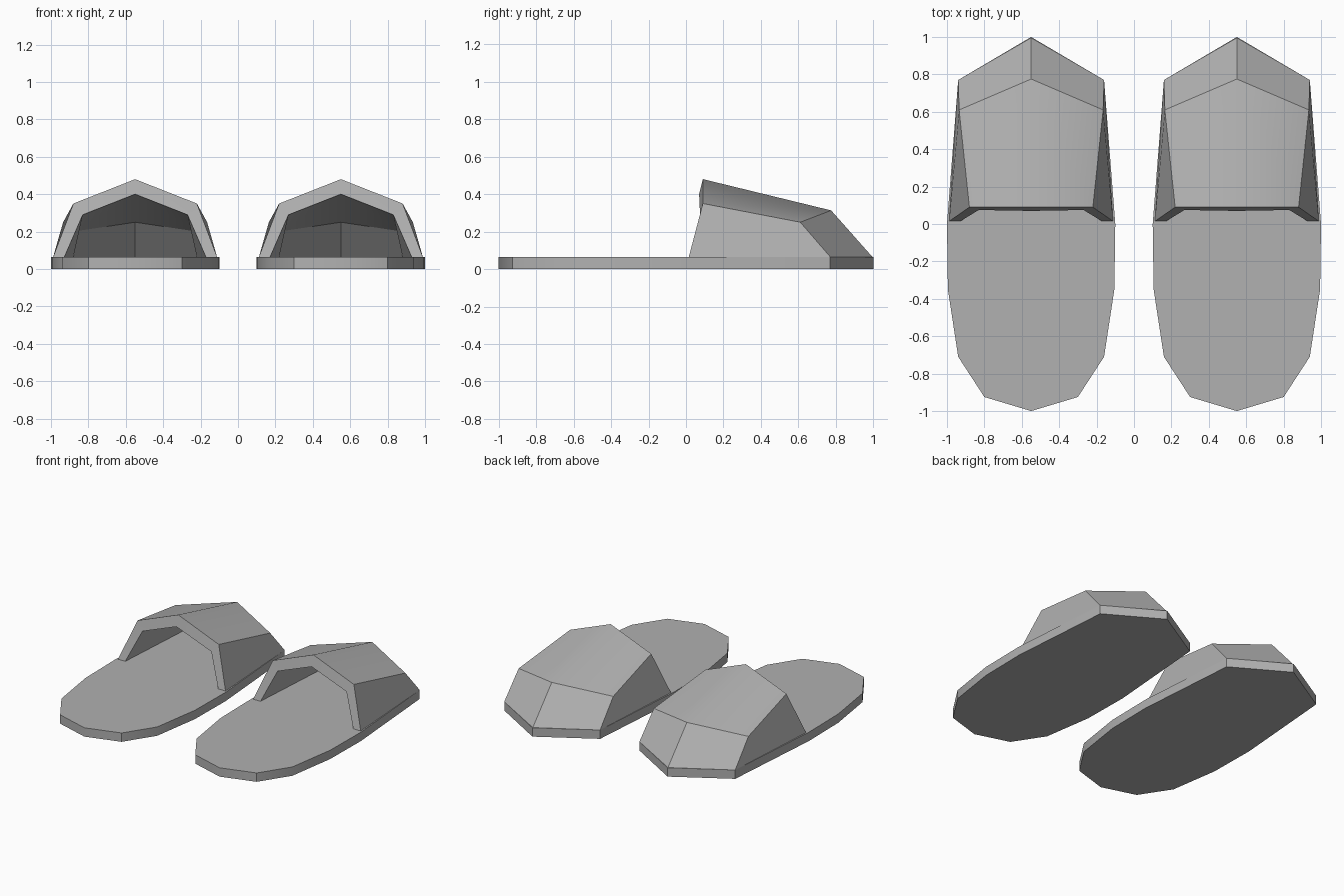
import bpy, bmesh
from math import radians

if "Cube" in bpy.data.objects:
    bpy.data.objects.remove(bpy.data.objects["Cube"])

SOLE_TOP = 0.065

grey = bpy.data.materials.new("dark_grey")
grey.diffuse_color = (0.44, 0.44, 0.44, 1)
grey.use_nodes = True
grey.node_tree.nodes["Principled BSDF"].inputs["Base Color"].default_value = grey.diffuse_color


def make_object(name, verts, faces, x):
    """Half a part on local x >= 0, mirrored about the slipper's centre line."""
    mesh = bpy.data.meshes.new(name)
    bm = bmesh.new()
    vs = [bm.verts.new(v) for v in verts]
    for f in faces:
        bm.faces.new([vs[i] for i in f])
    # mirror the half and weld the centre line
    geom = bm.verts[:] + bm.edges[:] + bm.faces[:]
    bmesh.ops.mirror(bm, geom=geom, axis='X', merge_dist=0.0005)
    bmesh.ops.remove_doubles(bm, verts=bm.verts[:], dist=0.0005)
    bmesh.ops.recalc_face_normals(bm, faces=bm.faces[:])
    bm.to_mesh(mesh)
    bm.free()
    # smooth the gentle folds, keep the others crisp
    mesh.shade_smooth()
    mesh.set_sharp_from_angle(angle=radians(37))
    for e in mesh.edges:
        # crease between the top panel and the toe
        if all(mesh.vertices[i].co.y > 0.55 and mesh.vertices[i].co.z > 0.15
               for i in e.vertices):
            e.use_edge_sharp = True
    mesh.materials.append(grey)
    obj = bpy.data.objects.new(name, mesh)
    obj.location.x = x
    bpy.context.collection.objects.link(obj)
    return obj


def sole(name, x):
    # half outline from heel to toe
    half = [(0, -1), (0.25, -0.925), (0.39, -0.71), (0.445, -0.35),
            (0.45, 0.0), (0.39, 0.77), (0, 1)]
    n = len(half)
    verts = [(px, py, z) for z in (0, SOLE_TOP) for px, py in half]
    faces = [tuple(reversed(range(n))), tuple(range(n, 2 * n))]
    faces += [(i, i + 1, n + i + 1, n + i) for i in range(n - 1)]
    return make_object(name, verts, faces, x)


def upper(name, x):
    # shell points: opening base, shoulder, peak; toe base, shoulder, ridge, tip
    outer = [(0.438, 0.015, SOLE_TOP), (0.33, 0.09, 0.35), (0, 0.09, 0.48),
             (0.39, 0.77, SOLE_TOP), (0.385, 0.61, 0.25), (0, 0.775, 0.313),
             (0, 0.995, SOLE_TOP)]
    inner = [(0.378, 0.015, SOLE_TOP), (0.28, 0.075, 0.29), (0, 0.07, 0.40),
             (0.33, 0.73, SOLE_TOP), (0.33, 0.58, 0.20), (0, 0.73, 0.25),
             (0, 0.91, SOLE_TOP)]
    shell = [(0, 3, 4, 1), (1, 4, 5, 2), (3, 6, 5, 4)]      # side, top, toe
    border = [(0, 1), (1, 2), (0, 3), (3, 6)]               # rim and base
    faces = shell + [tuple(i + 7 for i in reversed(f)) for f in shell]
    faces += [(a, b, b + 7, a + 7) for a, b in border]
    return make_object(name, outer + inner, faces, x)


for side, x in (("left", -0.55), ("right", 0.55)):
    sole(f"{side}_sole", x)
    upper(f"{side}_upper", x)
